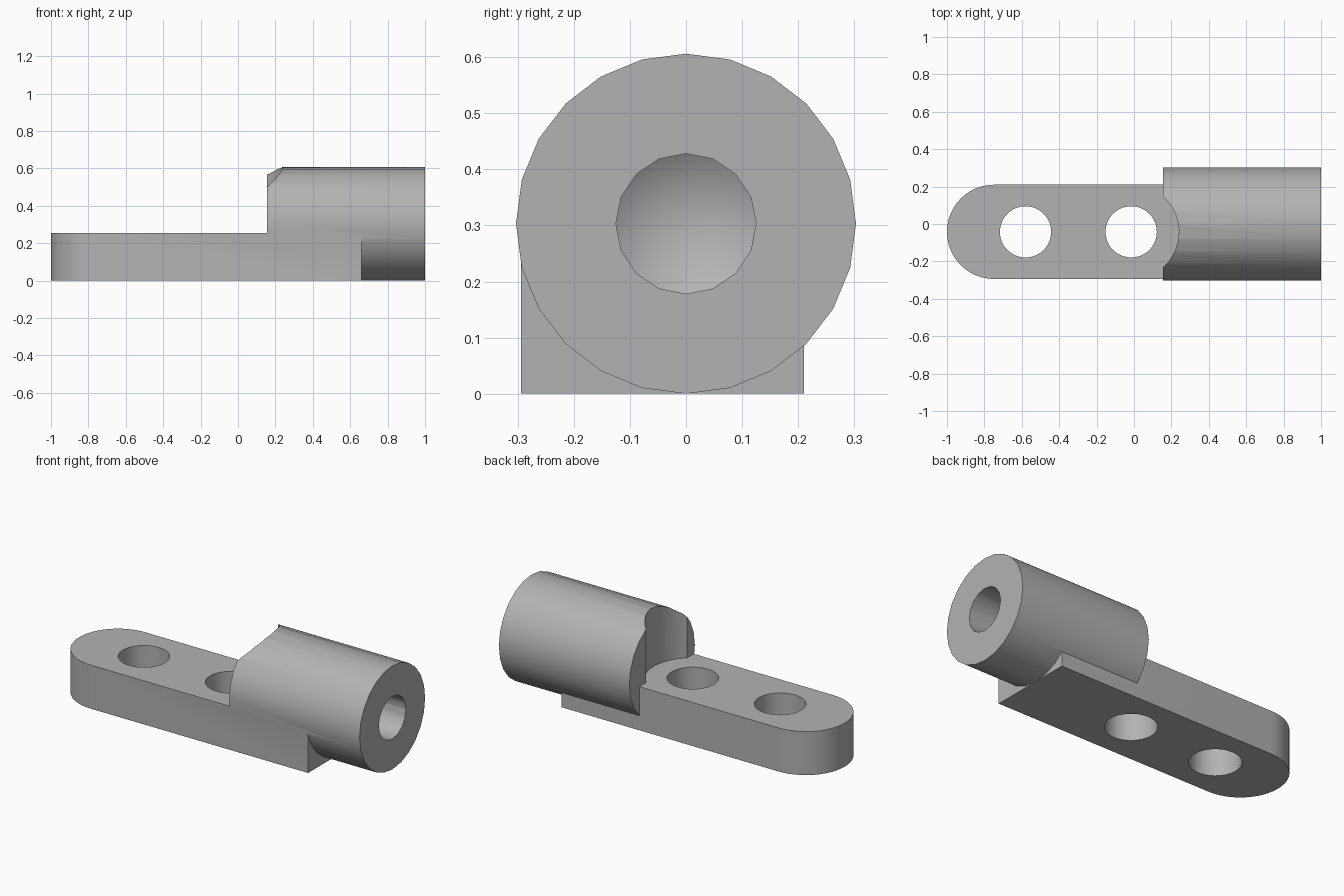
import bpy
import bmesh
from math import radians, pi, sin, cos
from mathutils import Matrix

if "Cube" in bpy.data.objects:
    bpy.data.objects.remove(bpy.data.objects["Cube"])

PLATE_Y, PLATE_R, PLATE_TOP = -0.042, 0.252, 0.255
BARREL_R, BORE_R = 0.303, 0.125
HOLES_X = (-0.58, -0.015)

grey = bpy.data.materials.new("plain grey")
grey.use_nodes = True
grey.diffuse_color = (0.45, 0.45, 0.45, 1)
grey.node_tree.nodes["Principled BSDF"].inputs["Base Color"].default_value = grey.diffuse_color


def add_object(name, bm):
    bmesh.ops.recalc_face_normals(bm, faces=bm.faces)
    mesh = bpy.data.meshes.new(name)
    bm.to_mesh(mesh)
    bm.free()
    mesh.materials.append(grey)
    obj = bpy.data.objects.new(name, mesh)
    bpy.context.collection.objects.link(obj)
    return obj


def upright_cylinder(name, x, y, radius, z0, z1, sides=48):
    bm = bmesh.new()
    bmesh.ops.create_cone(bm, cap_ends=True, segments=sides, radius1=radius, radius2=radius,
                          depth=z1 - z0, matrix=Matrix.Translation((x, y, (z0 + z1) / 2)))
    return add_object(name, bm)


def lathe_x(name, profile, sides):
    """Spin (x, radius) points around the barrel axis."""
    bm = bmesh.new()
    verts = [bm.verts.new((x, 0, BARREL_R + r)) for x, r in profile]
    edges = [bm.edges.new(pair) for pair in zip(verts, verts[1:])]
    bmesh.ops.spin(bm, geom=verts + edges, cent=(0, 0, BARREL_R), axis=(1, 0, 0),
                   angle=2 * pi, steps=sides, use_duplicate=False)
    bmesh.ops.remove_doubles(bm, verts=bm.verts, dist=1e-4)
    return add_object(name, bm)


def combine(target, other, operation):
    mod = target.modifiers.new(operation.title(), "BOOLEAN")
    mod.operation, mod.solver, mod.object = operation, "EXACT", other
    bpy.context.view_layer.objects.active = target
    bpy.ops.object.modifier_apply(modifier=mod.name)
    bpy.data.objects.remove(other)


# Mounting plate: rounded at the far end, square under the barrel
bm = bmesh.new()
arc = [radians(90 + 180 * i / 24) for i in range(25)]
outline = [(-1 + PLATE_R + PLATE_R * cos(a), PLATE_Y + PLATE_R * sin(a)) for a in arc]
outline += [(0.66, PLATE_Y - PLATE_R), (0.66, PLATE_Y + PLATE_R)]
face = bm.faces.new([bm.verts.new((x, y, 0)) for x, y in outline])
side = bmesh.ops.extrude_face_region(bm, geom=[face])["geom"]
bmesh.ops.translate(bm, vec=(0, 0, PLATE_TOP),
                    verts=[v for v in side if isinstance(v, bmesh.types.BMVert)])
plate = add_object("socket_bracket", bm)

# Barrel, relieved around the nearer screw hole
barrel = lathe_x("barrel", [(0.155, 0), (0.155, BARREL_R), (1, BARREL_R), (1, 0)], 24)
relief = upright_cylinder("relief_cutter", HOLES_X[1], PLATE_Y, 0.255, PLATE_TOP - 0.005, 0.8)
combine(barrel, relief, "DIFFERENCE")
combine(plate, barrel, "UNION")

# Screw holes through the plate
for x in HOLES_X:
    combine(plate, upright_cylinder("hole_cutter", x, PLATE_Y, 0.137, -0.1, 0.4), "DIFFERENCE")

# Blind bore with a drilled conical bottom
bore = lathe_x("bore_cutter", [(0.36, 0), (0.44, BORE_R), (1.1, BORE_R), (1.1, 0)], 16)
combine(plate, bore, "DIFFERENCE")

# Smooth round walls, crisp rims
bpy.ops.object.select_all(action="DESELECT")
plate.select_set(True)
bpy.context.view_layer.objects.active = plate
bpy.ops.object.shade_smooth_by_angle(angle=radians(32))
